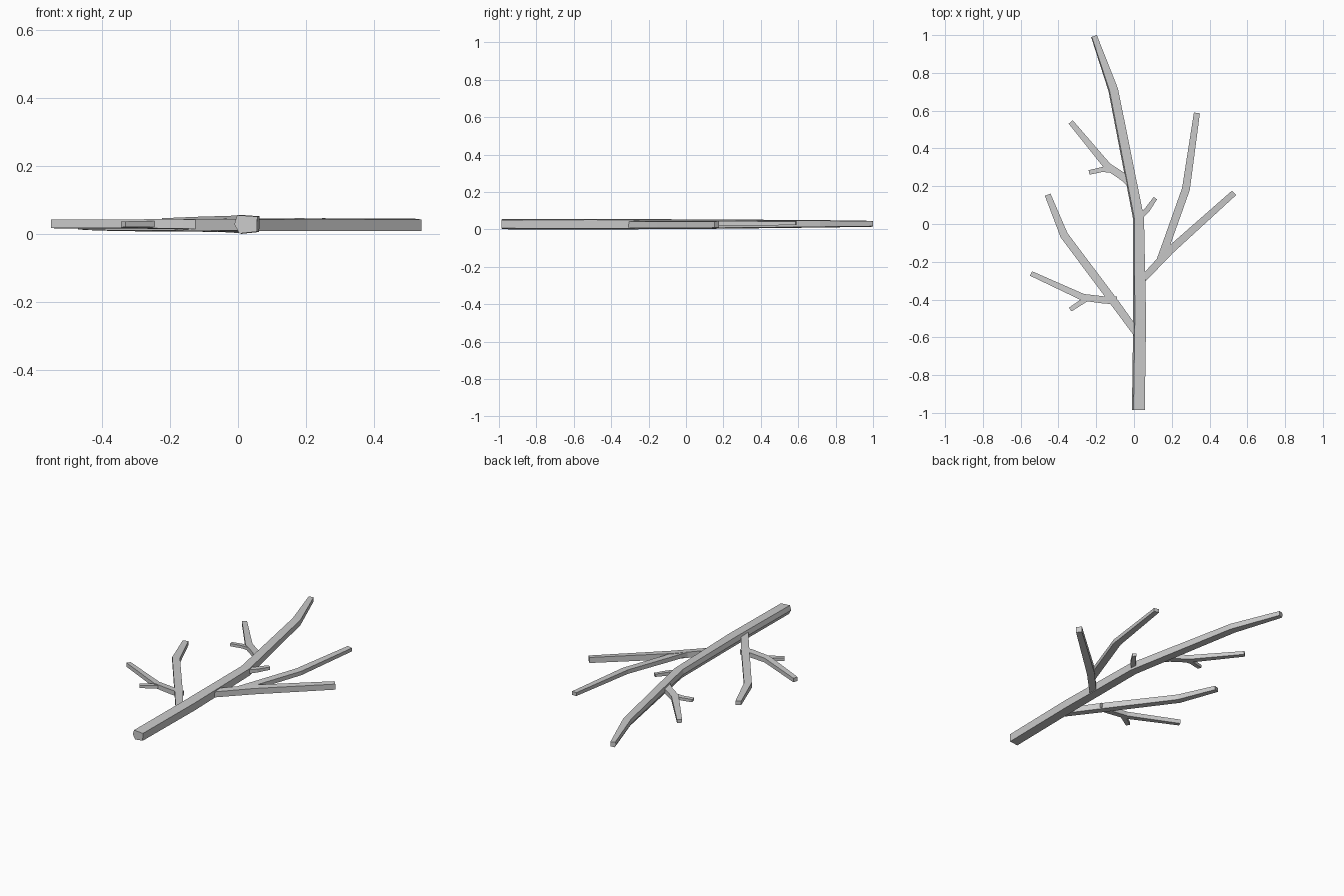
import bpy, bmesh, math
from mathutils import Vector

# Unit cross-sections: (sideways, up)
BOX = [(-1, -0.85), (1, -1), (1, 0.85), (-1, 1)]
BARK = [(-0.55, -1), (0.95, -0.8), (1, 0.85), (-0.75, 1), (-1, 0.0)]


def branch(name, pts, section=BOX):
    """Sweep a section along (x, y, z, half_width, half_height) points with mitred bends."""
    bm = bmesh.new()
    pos = [Vector(p[:2]) for p in pts]
    rings = []
    for i, (x, y, z, w, h) in enumerate(pts):
        a = (pos[i] - pos[i - 1]).normalized() if i else (pos[1] - pos[0]).normalized()
        b = (pos[i + 1] - pos[i]).normalized() if i < len(pts) - 1 else a
        d = (a + b).normalized()
        side = Vector((d.y, -d.x)) / max(d.dot(a), 0.5)
        rings.append([bm.verts.new((x + side.x * w * s, y + side.y * w * s, z + h * u))
                      for s, u in section])
    n = len(section)
    for r, q in zip(rings, rings[1:]):
        for k in range(n):
            bm.faces.new((r[k], r[(k + 1) % n], q[(k + 1) % n], q[k]))
    bm.faces.new(rings[0][::-1])
    bm.faces.new(rings[-1])
    bmesh.ops.recalc_face_normals(bm, faces=bm.faces)
    me = bpy.data.meshes.new(name)
    bm.to_mesh(me)
    bm.free()
    ob = bpy.data.objects.new(name, me)
    bpy.context.collection.objects.link(ob)


# Main stem, bending to the upper left
branch("main_stem", [
    (0.023, -0.985, 0.031, 0.034, 0.027), (0.030, -0.50, 0.031, 0.034, 0.028),
    (0.024, 0.03, 0.031, 0.029, 0.026), (-0.11, 0.71, 0.033, 0.026, 0.020),
    (-0.212, 0.995, 0.033, 0.016, 0.016)], BARK)

# Lower left branch with its fork and twig
branch("left_branch", [
    (0.02, -0.585, 0.028, 0.02, 0.018), (-0.10, -0.42, 0.028, 0.022, 0.019),
    (-0.37, -0.06, 0.028, 0.021, 0.017), (-0.457, 0.155, 0.027, 0.016, 0.013)])
branch("left_fork", [
    (-0.09, -0.405, 0.03, 0.02, 0.015), (-0.16, -0.402, 0.031, 0.019, 0.015),
    (-0.27, -0.388, 0.032, 0.018, 0.014), (-0.545, -0.262, 0.032, 0.013, 0.013)])
branch("left_twig", [
    (-0.25, -0.395, 0.031, 0.014, 0.010), (-0.338, -0.453, 0.031, 0.012, 0.009)])

# Right branch with its fork
branch("right_branch", [
    (0.04, -0.30, 0.03, 0.018, 0.018), (0.19, -0.14, 0.03, 0.021, 0.019),
    (0.53, 0.165, 0.030, 0.016, 0.018)])
branch("right_fork", [
    (0.13, -0.20, 0.034, 0.014, 0.014), (0.17, -0.11, 0.034, 0.021, 0.014),
    (0.275, 0.185, 0.036, 0.021, 0.013), (0.333, 0.588, 0.037, 0.016, 0.011)])

# Small twig at the stem bend
branch("stem_twig", [
    (0.025, 0.03, 0.034, 0.014, 0.013), (0.07, 0.075, 0.036, 0.014, 0.011),
    (0.113, 0.137, 0.037, 0.011, 0.009)])

# Upper left branch with its twig
branch("upper_branch", [
    (-0.005, 0.20, 0.032, 0.022, 0.016), (-0.05, 0.245, 0.032, 0.021, 0.015),
    (-0.14, 0.305, 0.032, 0.020, 0.014), (-0.335, 0.54, 0.032, 0.014, 0.011)])
branch("upper_twig", [
    (-0.11, 0.285, 0.032, 0.013, 0.010), (-0.17, 0.288, 0.032, 0.013, 0.009),
    (-0.238, 0.273, 0.032, 0.012, 0.009)])

# Rest the lowest point on the ground
low = min(v.co.z for o in bpy.data.objects for v in o.data.vertices)
for o in bpy.data.objects:
    for v in o.data.vertices:
        v.co.z -= low
